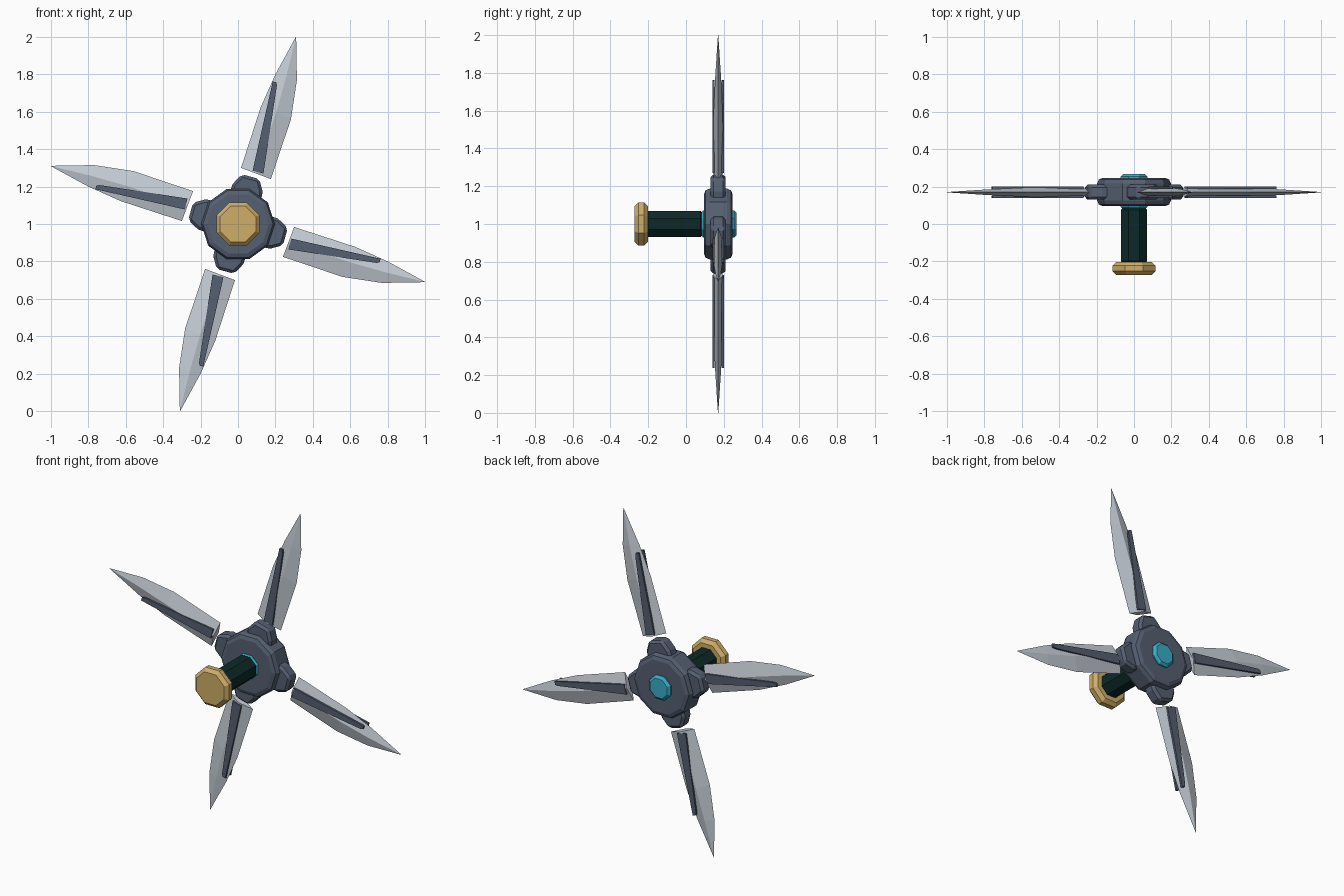
import bpy, bmesh, math
from mathutils import Matrix, Vector

if "Cube" in bpy.data.objects:
    bpy.data.objects.remove(bpy.data.objects["Cube"], do_unlink=True)

CENTRE = Vector((0, 0.17, 1))


def material(name, r, g, b):
    m = bpy.data.materials.new(name)
    m.use_nodes = True
    m.diffuse_color = (r, g, b, 1)
    m.node_tree.nodes["Principled BSDF"].inputs["Base Color"].default_value = (r, g, b, 1)
    return m


steel = material("pale steel", 0.56, 0.61, 0.67)
slate = material("slate blue metal", 0.09, 0.115, 0.165)
gold = material("gold", 0.62, 0.42, 0.14)
cyan = material("cyan gem", 0.04, 0.42, 0.58)
grip = material("dark green grip", 0.004, 0.022, 0.022)


def add_object(name, bm, mat, bevel=0, segments=1):
    bmesh.ops.recalc_face_normals(bm, faces=bm.faces)
    mesh = bpy.data.meshes.new(name)
    bm.to_mesh(mesh)
    bm.free()
    mesh.materials.append(mat)
    ob = bpy.data.objects.new(name, mesh)
    bpy.context.collection.objects.link(ob)
    if bevel:
        mod = ob.modifiers.new("bevel", "BEVEL")
        mod.width, mod.segments, mod.limit_method = bevel, segments, "ANGLE"
        mod.angle_limit = math.radians(50)
    return ob


def loft(name, rings, mat, turn=0, **kw):
    """Skin rings of (x, y, z) points measured from the hub centre."""
    bm = bmesh.new()
    spin = Matrix.Rotation(turn, 4, "Y")
    rows = [[bm.verts.new(CENTRE + spin @ Vector(p)) for p in ring] for ring in rings]
    n = len(rows[0])
    for a, b in zip(rows, rows[1:]):
        for i in range(n):
            j = (i + 1) % n
            bm.faces.new((a[i], a[j], b[j], b[i]))
    bm.faces.new(rows[0])
    bm.faces.new(rows[-1])
    return add_object(name, bm, mat, **kw)


def slab(name, outline, y0, y1, mat, turn=0, **kw):
    return loft(name, [[(x, y, z) for x, z in outline] for y in (y0, y1)], mat, turn, **kw)


def polygon(sides, radius, start=0):
    return [(radius * math.cos(start + i * math.tau / sides),
             radius * math.sin(start + i * math.tau / sides)) for i in range(sides)]


def octagon(apothem):
    return polygon(8, apothem / math.cos(math.pi / 8), math.pi / 8)


# Central body, gem, grip and pommel, all along the y axis
slab("hub", polygon(10, 0.197), -0.075, 0.077, slate, bevel=0.03, segments=2)
slab("gem", octagon(0.072), -0.092, 0.098, cyan, bevel=0.014)
slab("handle", octagon(0.07), -0.38, -0.082, grip, bevel=0.012)
slab("pommel", octagon(0.115), -0.442, -0.372, gold, bevel=0.02)

# Blade stations: left edge, right edge, half thickness at the ridge
stations = [((0.016, 0.30), (0.176, 0.24), 0.027),
            ((0.122, 0.626), (0.283, 0.56), 0.024),
            ((0.2, 0.8), (0.315, 0.77), 0.015),
            ((0.309, 1.0), (0.311, 1.0), 0.001)]
blade_rings = []
for (lx, lz), (rx, rz), t in stations:
    mx, mz = (lx + rx) / 2, (lz + rz) / 2
    blade_rings.append([(lx, 0, lz), (mx, -t, mz), (rx, 0, rz), (mx, t, mz)])

inlay = [(0.078, 0.285), (0.136, 0.27), (0.208, 0.74), (0.205, 0.757), (0.186, 0.763)]

# Lug outline: (along, across), tilted to follow its blade
lean = math.radians(15)
lug = [(0.1, -0.09), (0.2, -0.083), (0.262, -0.048),
       (0.262, 0.048), (0.2, 0.083), (0.1, 0.09)]
lug = [(u * math.sin(lean) + v * math.cos(lean),
        u * math.cos(lean) - v * math.sin(lean)) for u, v in lug]

# Four arms round the hub
for k, side in enumerate(("upper", "left", "lower", "right")):
    turn = k * math.pi / 2
    loft(side + "_blade", blade_rings, steel, turn)
    slab(side + "_lug", lug, -0.04, 0.04, slate, turn, bevel=0.015)
    for face, s in (("front", -1), ("back", 1)):
        slab(f"{side}_{face}_inlay", inlay, s * 0.018, s * 0.03, slate, turn)
